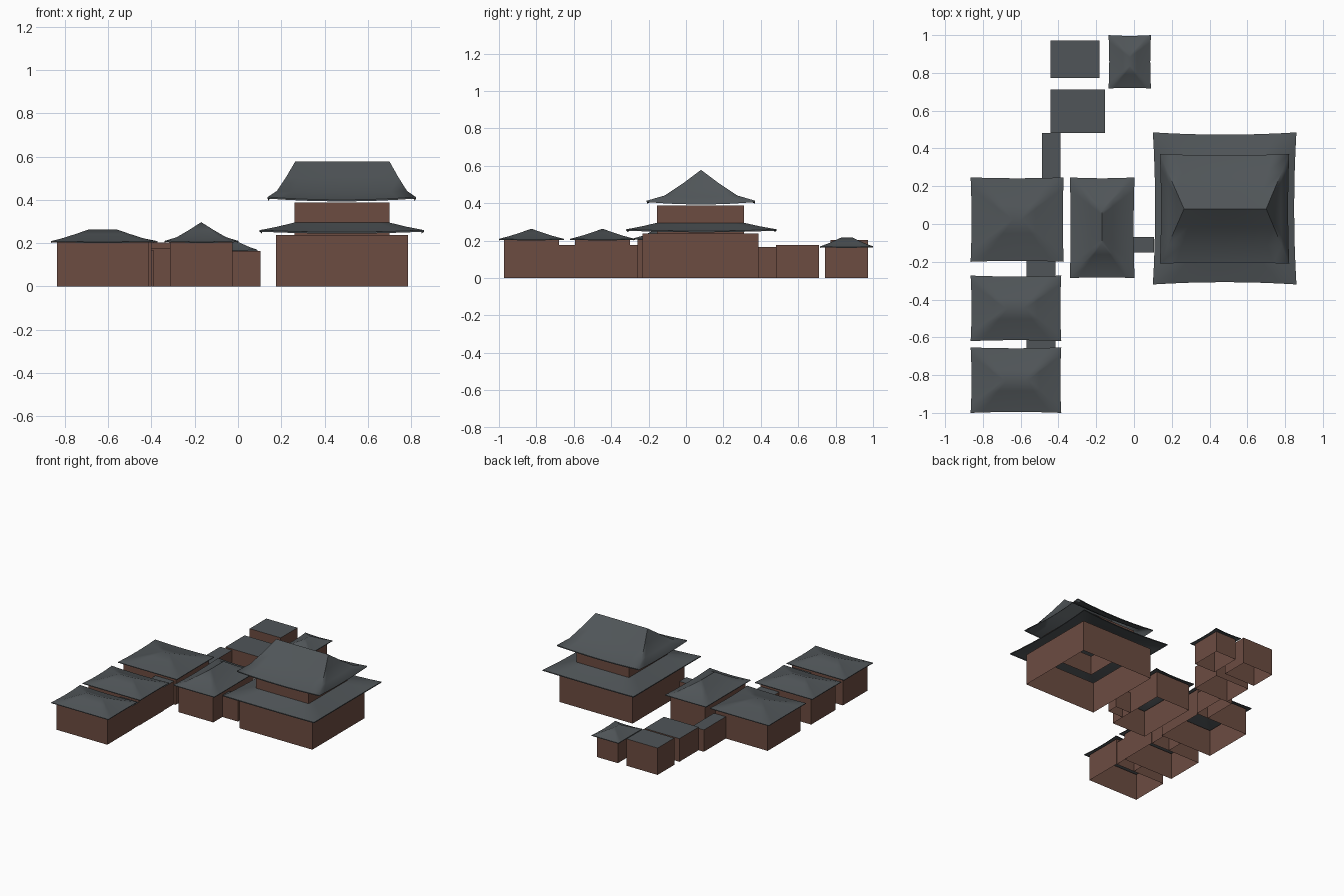
import bpy, bmesh, math

if "Cube" in bpy.data.objects:
    bpy.data.objects.remove(bpy.data.objects["Cube"])


def material(name, rgb):
    m = bpy.data.materials.new(name)
    m.diffuse_color = (*rgb, 1)
    m.use_nodes = True
    m.node_tree.nodes["Principled BSDF"].inputs["Base Color"].default_value = m.diffuse_color
    return m


BROWN = material("wall_brown", (0.150, 0.072, 0.053))
SLATE = material("roof_slate", (0.080, 0.091, 0.098))


def finish(name, bm, mats):
    bmesh.ops.recalc_face_normals(bm, faces=bm.faces)
    me = bpy.data.meshes.new(name)
    bm.to_mesh(me)
    bm.free()
    for m in mats:
        me.materials.append(m)
    ob = bpy.data.objects.new(name, me)
    bpy.context.collection.objects.link(ob)
    return ob


def walls(name, x0, x1, y0, y1, z1, z0=0.0, flat_roof=False):
    """Four walls, open below, optionally closed by a flat slate top."""
    bm = bmesh.new()
    corners = [(x0, y0), (x1, y0), (x1, y1), (x0, y1)]
    low = [bm.verts.new((x, y, z0)) for x, y in corners]
    top = [bm.verts.new((x, y, z1)) for x, y in corners]
    for i in range(4):
        j = (i + 1) % 4
        bm.faces.new((low[i], low[j], top[j], top[i]))
    if flat_roof:
        bm.faces.new(top).material_index = 1
    return finish(name, bm, [BROWN, SLATE])


def roof(name, x0, x1, y0, y1, eave, peak, top, curve, lift, sag, drop=0.007, n=8):
    """Swept roof from a curved eave up to a ridge or an inner rectangle.
    top = (x0, x1, y0, y1) of the upper edge; curve = height share per ring."""
    bm = bmesh.new()

    def ring(t, f, dz=0.0):
        ax, bx, ay, by = (a + (b - a) * t for a, b in zip((x0, x1, y0, y1), top))
        loop = [(ax, ay), (bx, ay), (bx, by), (ax, by)]
        inward = [(0, 1), (-1, 0), (0, -1), (1, 0)]
        out = []
        for k in range(4):
            (px, py), (qx, qy) = loop[k], loop[(k + 1) % 4]
            for i in range(n):
                u = i / n
                bow = 1 - (2 * u - 1) ** 2          # 0 at corners, 1 mid-side
                s = sag * bow * (1 - t)
                z = eave + (peak - eave) * f - lift * bow * (1 - t) + dz
                out.append(bm.verts.new((px + (qx - px) * u + inward[k][0] * s,
                                         py + (qy - py) * u + inward[k][1] * s, z)))
        return out

    rings = [ring(0, 0, -drop)]
    rings += [ring(i / (len(curve) - 1), f) for i, f in enumerate(curve)]
    for a, b in zip(rings, rings[1:]):
        for i in range(4 * n):
            j = (i + 1) % (4 * n)
            bm.faces.new((a[i], a[j], b[j], b[i]))
    bmesh.ops.remove_doubles(bm, verts=bm.verts, dist=0.0005)
    # fascia faces up-and-out: make sure the shell points outward
    ob = finish(name, bm, [SLATE])
    if sum(p.normal.z * p.area for p in ob.data.polygons) < 0:
        ob.data.flip_normals()
    bpy.ops.object.select_all(action='DESELECT')
    ob.select_set(True)
    bpy.context.view_layer.objects.active = ob
    bpy.ops.object.shade_smooth_by_angle(angle=math.radians(60))
    return ob


SWEPT = (0, 0.2, 0.58, 1)
GENTLE = (0, 0.28, 0.63, 1)

# Great hall with two storeys
walls("great_hall_lower_walls", 0.175, 0.785, -0.233, 0.388, 0.238)
walls("great_hall_upper_walls", 0.26, 0.70, -0.155, 0.31, 0.387, z0=0.238)
roof("great_hall_skirt_roof", 0.10, 0.86, -0.32, 0.485, 0.26, 0.295,
     (0.26, 0.70, -0.155, 0.31), (0, 0.45, 1), 0.009, 0.012)
roof("great_hall_top_roof", 0.137, 0.822, -0.21, 0.37, 0.413, 0.578,
     (0.265, 0.70, 0.08, 0.08), (0, 0.17, 0.56, 1), 0.013, 0.006)

# Middle hall with its ridge running front to back
walls("middle_hall_walls", -0.315, -0.025, -0.26, 0.22, 0.203)
roof("middle_hall_roof", -0.34, 0.003, -0.287, 0.247, 0.21, 0.297,
     (-0.17, -0.17, -0.10, 0.07), SWEPT, 0.004, 0.005, 0.005)

# West row of three halls
for name, xr, y0, y1, r0, r1 in (
        ("west_hall_back", -0.372, -0.20, 0.247, -0.645, -0.595),
        ("west_hall_middle", -0.385, -0.62, -0.273, -0.68, -0.575),
        ("west_hall_front", -0.385, -1.0, -0.653, -0.69, -0.56)):
    walls(name + "_walls", -0.837, xr - 0.027, y0 + 0.027, y1 - 0.027, 0.203)
    mid = (y0 + y1) / 2
    roof(name + "_roof", -0.865, xr, y0, y1, 0.209, 0.263,
         (r0, r1, mid, mid), GENTLE, 0.003, 0.005, 0.005)

# Small pavilion at the back
walls("pavilion_walls", -0.11, 0.065, 0.742, 0.972, 0.162)
roof("pavilion_roof", -0.135, 0.09, 0.717, 1.0, 0.169, 0.216,
     (-0.022, -0.022, 0.83, 0.89), GENTLE, 0.003, 0.004, 0.005)

# Flat-roofed passages and outbuildings
for name, x0, x1, y0, y1, z in (
        ("west_passage_front", -0.57, -0.415, -0.68, -0.593, 0.175),
        ("west_passage_back", -0.57, -0.415, -0.30, -0.173, 0.175),
        ("east_passage", -0.025, 0.105, -0.152, -0.07, 0.163),
        ("north_passage", -0.487, -0.388, 0.22, 0.482, 0.165),
        ("outbuilding_near", -0.443, -0.153, 0.482, 0.712, 0.175),
        ("outbuilding_far", -0.443, -0.183, 0.772, 0.972, 0.203)):
    walls(name, x0, x1, y0, y1, z, flat_roof=True)
